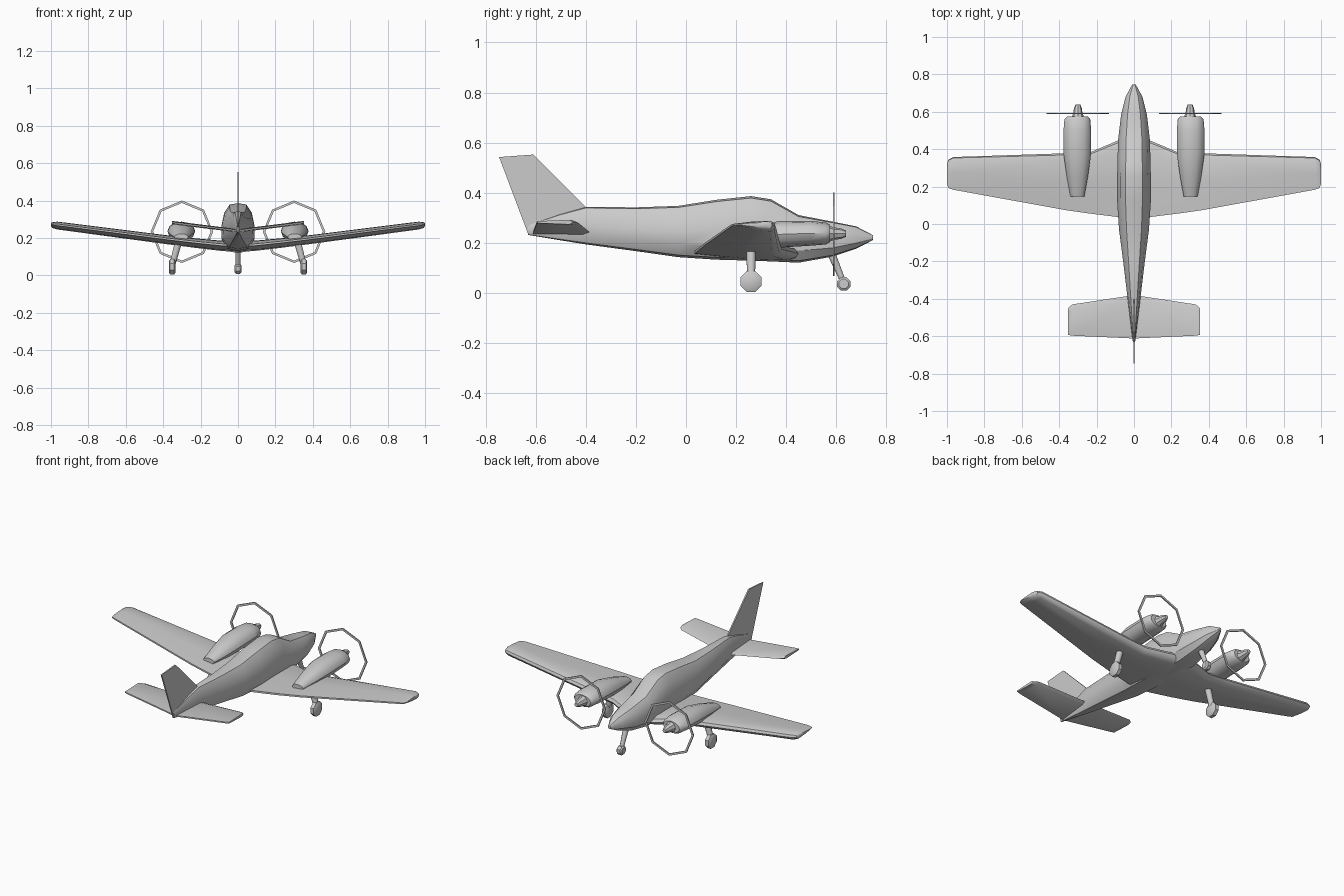
import bpy, bmesh, math
from mathutils import Vector

if "Cube" in bpy.data.objects:
    bpy.data.objects.remove(bpy.data.objects["Cube"])


def finish(name, bm, angle=35, mirror=False):
    bmesh.ops.recalc_face_normals(bm, faces=bm.faces)
    me = bpy.data.meshes.new(name)
    bm.to_mesh(me)
    bm.free()
    ob = bpy.data.objects.new(name, me)
    bpy.context.collection.objects.link(ob)
    bpy.ops.object.select_all(action='DESELECT')
    ob.select_set(True)
    bpy.context.view_layer.objects.active = ob
    bpy.ops.object.shade_smooth_by_angle(angle=math.radians(angle))
    if mirror:
        ob.modifiers.new("Mirror", 'MIRROR')
    return ob


def loft(name, rings, angle=35, mirror=False, closed=False):
    """Skin a list of equal-sized rings, capping the ends unless closed."""
    bm = bmesh.new()
    vs = [[bm.verts.new(p) for p in r] for r in rings]
    n = len(vs[0])
    pairs = list(zip(vs, vs[1:])) + ([(vs[-1], vs[0])] if closed else [])
    for a, b in pairs:
        for i in range(n):
            j = (i + 1) % n
            bm.faces.new((a[i], a[j], b[j], b[i]))
    if not closed:
        bm.faces.new(vs[0])
        bm.faces.new(vs[-1])
    return finish(name, bm, angle, mirror)


def oval(cx, y, z0, z1, w, n=12):
    """Oval ring across the y axis."""
    c, h = (z0 + z1) / 2, (z1 - z0) / 2
    return [(cx + w * math.cos(2 * math.pi * i / n), y,
             c + h * math.sin(2 * math.pi * i / n)) for i in range(n)]


def tube(name, a, b, r0, r1, n=8):
    """Tapered strut between two points, mirrored when off centre."""
    a, b = Vector(a), Vector(b)
    d = (b - a).normalized()
    u = d.cross(Vector((0, 1, 0))).normalized()
    v = d.cross(u)
    ang = [2 * math.pi * (i + .5) / n for i in range(n)]
    rings = [[p + r * (u * math.cos(t) + v * math.sin(t)) for t in ang]
             for p, r in ((a, r0), (b, r1))]
    return loft(name, rings, 50, abs(a.x) > .01)


def wheel(name, x, y, z, r, w):
    """Octagonal wheel with bevelled shoulders."""
    rings = []
    for dx, s in ((-w, .7), (-w * .6, 1), (w * .6, 1), (w, .7)):
        rings.append([(x + dx, y + r * s * math.cos(math.pi * (i + .5) / 4),
                       z + r * s * math.sin(math.pi * (i + .5) / 4)) for i in range(8)])
    return loft(name, rings, 30, x > .01)


# Fuselage: stations of y, bottom, top, half width
section = [(0, 1), (.5, .97), (.82, .8), (1, .5), (.97, .25), (.6, .04), (0, 0)]
section += [(-x, z) for x, z in section[-2:0:-1]]
stations = [(.747, .21, .23, .009), (.68, .176, .265, .045), (.585, .144, .284, .069),
            (.45, .12, .31, .085), (.34, .125, .373, .088), (.26, .128, .386, .09),
            (.12, .132, .371, .09), (-.03, .142, .347, .08), (-.2, .166, .341, .058),
            (-.4, .193, .343, .034), (-.5, .209, .315, .022), (-.632, .231, .27, .006)]
loft("fuselage", [[(w * x, y, b + (t - b) * z) for x, z in section]
                  for y, b, t, w in stations], 30)

# Wings: x, leading y, trailing y, bottom, top
wing = [(0, .46, .03, .125, .18), (.085, .447, .037, .13, .185), (.23, .385, .055, .147, .198),
        (.37, .378, .075, .165, .213), (.965, .358, .183, .245, .287),
        (.992, .345, .192, .253, .284), (1, .32, .215, .262, .28)]
rings = []
for x, le, te, b, t in wing:
    foil = [(0, .5), (.03, .82), (.12, 1), (.5, .95), (1, .7),
            (1, .5), (.5, .1), (.12, 0), (.03, .2)]
    rings.append([(x, le + (te - le) * u, b + (t - b) * v) for u, v in foil])
loft("wing", rings, 40, True)

# Tailplane: x, leading y, trailing y, height
rings = []
for x, le, te, z in [(0, -.38, -.612, .238), (.33, -.43, -.597, .279), (.354, -.45, -.593, .282)]:
    c = le - te
    rings.append([(x, le, z), (x, le - .12 * c, z + .009), (x, te, z + .004),
                  (x, te, z - .004), (x, le - .12 * c, z - .009)])
loft("tailplane", rings, 30, True)

# Tail fin
fin = [(-.63, .232), (-.747, .542), (-.61, .552), (-.4, .342), (-.42, .24)]
loft("tail_fin", [[(x, y, z) for y, z in fin] for x in (-.004, .004)], 30)

# Engine nacelles and spinners
ex, ez = .303, .236
nacelle = [(.148, .188, .222, .037), (.25, .178, .257, .056), (.37, .18, .286, .073),
           (.5, .188, .287, .074), (.56, .193, .28, .069), (.575, .202, .272, .055)]
loft("engine_nacelle", [oval(ex, y, b, t, w) for y, b, t, w in nacelle], 40, True)
spinner = [(.57, .034), (.59, .025), (.62, .021), (.64, .012)]
loft("spinner", [oval(ex - .003, y, ez - r, ez + r, r, 8) for y, r in spinner], 30, True)

# Octagonal propeller rings
rings = []
for i in range(8):
    a = math.pi * i / 4
    rings.append([(.3 + r * math.cos(a), y, ez - .003 + r * math.sin(a))
                  for r, y in ((.154, .587), (.154, .594), (.167, .594), (.167, .587))])
loft("propeller_ring", rings, 30, True, True)

# Landing gear
wheel("main_wheel", .352, .26, .045, .045, .018)
tube("main_gear_strut", (.35, .26, .06), (.315, .26, .19), .017, .021)
wheel("nose_wheel", 0, .63, .035, .029, .018)
tube("nose_gear_strut", (0, .63, .04), (0, .575, .17), .012, .018)
